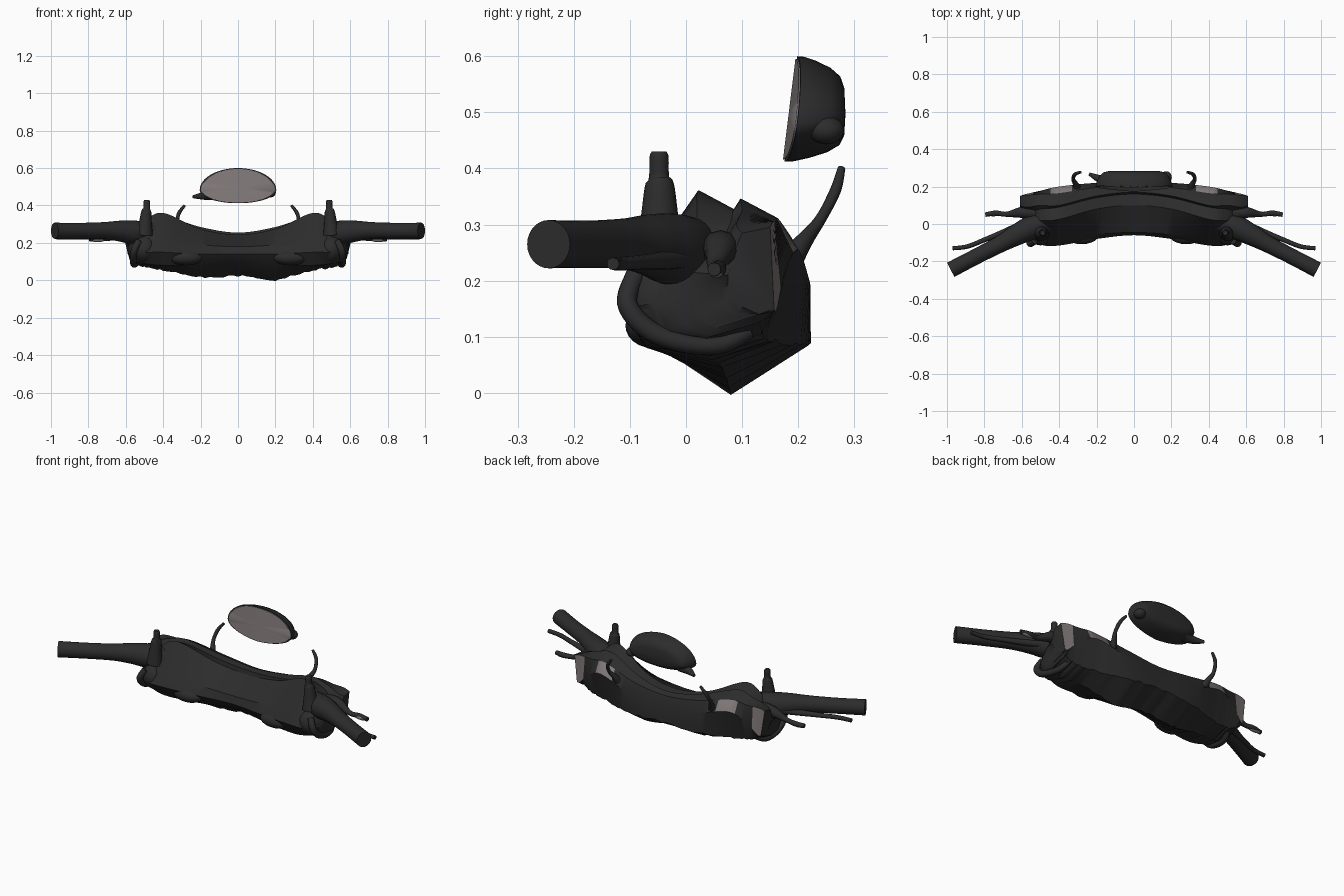
import bpy, bmesh, math, random
from mathutils import Vector as V

if "Cube" in bpy.data.objects:
    bpy.data.objects.remove(bpy.data.objects["Cube"])

random.seed(4)

def material(name, rgb):
    m = bpy.data.materials.new(name)
    m.diffuse_color = (*rgb, 1)
    m.use_nodes = True
    m.node_tree.nodes["Principled BSDF"].inputs["Base Color"].default_value = m.diffuse_color
    return m

BLACK = material("black_plastic", (0.025, 0.025, 0.025))
GREY = material("grey_glass", (0.22, 0.19, 0.19))

def catmull(keys, n):
    """Smooth interpolation through a list of vectors."""
    out = []
    for i in range(len(keys) - 1):
        p0, p1, p2 = keys[max(i - 1, 0)], keys[i], keys[i + 1]
        p3 = keys[min(i + 2, len(keys) - 1)]
        for k in range(n):
            t = k / n
            out.append(0.5 * (2 * p1 + (p2 - p0) * t + (2 * p0 - 5 * p1 + 4 * p2 - p3) * t * t
                              + (3 * p1 - p0 - 3 * p2 + p3) * t ** 3))
    return out + [keys[-1]]

def loft(name, rings, mat=BLACK, rule=None, angle=40):
    """Skin closed rings, cap both ends; rule(segment, centre) marks grey faces."""
    bm = bmesh.new()
    vs = [[bm.verts.new(p) for p in r] for r in rings]
    n = len(rings[0])
    for a, b in zip(vs, vs[1:]):
        for j in range(n):
            k = (j + 1) % n
            f = bm.faces.new((a[j], a[k], b[k], b[j]))
            if rule and rule(j, f.calc_center_median()):
                f.material_index = 1
    bm.faces.new(vs[0])
    bm.faces.new(vs[-1])
    bmesh.ops.recalc_face_normals(bm, faces=bm.faces)
    return finish(name, bm, mat, angle)

def finish(name, bm, mat, angle=40):
    me = bpy.data.meshes.new(name)
    bm.to_mesh(me)
    bm.free()
    me.materials.append(mat)
    me.materials.append(GREY)
    ob = bpy.data.objects.new(name, me)
    bpy.context.collection.objects.link(ob)
    bpy.ops.object.select_all(action='DESELECT')
    ob.select_set(True)
    bpy.context.view_layer.objects.active = ob
    bpy.ops.object.shade_smooth_by_angle(angle=math.radians(angle))
    return ob

def tube(name, pts, side=1, mat=BLACK, sides=20, n=6):
    """Round bar through (x, y, z, radius) points, mirrored by side."""
    keys = catmull([V((p[0] * side, p[1], p[2], p[3])) for p in pts], n)
    rings = []
    for i, k in enumerate(keys):
        d = (keys[min(i + 1, len(keys) - 1)] - keys[max(i - 1, 0)]).to_3d().normalized()
        ref = V((0, 1, 0)) if abs(d.z) > 0.7 else V((0, 0, 1))
        u = d.cross(ref).normalized()
        w = u.cross(d)
        c = k.to_3d()
        rings.append([c + k.w * (u * math.cos(a) + w * math.sin(a))
                      for a in (2 * math.pi * j / sides for j in range(sides))])
    return loft(name, rings, mat)

def blob(name, c, r, side=1, mat=BLACK):
    bm = bmesh.new()
    bmesh.ops.create_uvsphere(bm, u_segments=20, v_segments=12, radius=1)
    for v in bm.verts:
        v.co = V((c[0] * side + v.co.x * r[0], c[1] + v.co.y * r[1], c[2] + v.co.z * r[2]))
    return finish(name, bm, mat)

# Cowl: (y, z) outline at each |x|, front bottom -> over the top -> back -> underside
SECTIONS = {
    0.00: [(-.03, .10), (-.06, .14), (-.045, .18), (.10, .245), (.16, .235), (.17, .255), (.20, .243), (.22, .19), (.222, .095), (.09, .025)],
    0.20: [(-.04, .08), (-.08, .14), (-.055, .19), (.08, .275), (.14, .26), (.15, .285), (.195, .265), (.22, .20), (.215, .09), (.08, .018)],
    0.40: [(-.07, .08), (-.115, .15), (-.07, .22), (.025, .36), (.09, .325), (.10, .345), (.165, .31), (.20, .255), (.16, .09), (.06, .055)],
    0.50: [(-.06, .09), (-.11, .15), (-.06, .24), (.02, .315), (.08, .305), (.10, .325), (.16, .305), (.178, .22), (.14, .10), (.04, .07)],
    0.57: [(-.03, .11), (-.06, .16), (-.03, .22), (.02, .24), (.06, .25), (.09, .30), (.155, .305), (.162, .15), (.13, .13), (.04, .10)],
    0.61: [(.08, .17), (.075, .19), (.075, .21), (.08, .23), (.085, .25), (.10, .285), (.15, .295), (.157, .15), (.13, .145), (.10, .15)],
}
xs = sorted({s * x for x in SECTIONS for s in (-1, 1)})

def column(j):                       # the end narrows toward the bottom
    return [V((math.copysign(.59, x) if abs(x) > .6 and j in (0, 1, 7, 8, 9) else x,
               *SECTIONS[abs(x)][j])) for x in xs]

rings = [list(r) for r in zip(*[catmull(column(j), 8) for j in range(10)])]
for r in rings:                      # ragged lower edge, hanging lower on one side
    r[9].z += random.uniform(-.006, .004) - .016 * math.exp(-((r[9].x - .2) / .1) ** 2)
    r[8].z += random.uniform(-.006, .006)

def lamp(seg, c):
    return seg == 6 and (.335 < abs(c.x) < .45 or .535 < abs(c.x) < .605)

loft("cowl", rings, rule=lamp, angle=32)

# Everything that repeats left and right
for s, tag in ((-1, "left"), (1, "right")):
    tube("handlebar_grip_" + tag, [(.42, .03, .25, .055), (.55, -.02, .255, .064), (.63, -.06, .263, .056),
         (.72, -.11, .266, .045), (.85, -.177, .265, .042), (.98, -.245, .265, .043)], s, sides=28)
    tube("brake_lever_" + tag, [(.60, .0, .24, .018), (.70, -.045, .235, .016), (.80, -.085, .232, .013),
         (.89, -.12, .23, .012), (.97, -.13, .23, .011)], s, sides=12)
    tube("switch_lever_" + tag, [(.52, .06, .25, .04), (.60, .062, .255, .03), (.68, .052, .226, .014),
         (.74, .058, .222, .014), (.795, .05, .22, .012)], s, sides=12)
    blob("lever_tip_" + tag, (.752, .054, .217), (.044, .013, .0125), s, GREY)
    # Upright stub with a stepped collar
    tube("upright_stub_" + tag, [(.50, -.047, .24, .045), (.495, -.047, .31, .034), (.49, -.047, .37, .026),
         (.488, -.048, .385, .018), (.488, -.048, .42, .017), (.488, -.048, .43, .013)], s, sides=16)
    # Curved horn behind the cowl
    tube("mirror_stalk_" + tag, [(.30, .18, .23, .026), (.31, .21, .27, .016), (.325, .24, .31, .010),
         (.315, .266, .36, .010), (.285, .277, .40, .007)], s, sides=12)
    # Switch housing, front bulge and lower guard loop
    blob("switch_housing_" + tag, (.50, .0, .165), (.08, .115, .085), s)
    blob("front_bulge_" + tag, (.28, -.06, .12), (.09, .048, .04), s)
    tube("guard_loop_" + tag, [(.53, -.09, .21, .018), (.555, -.105, .16, .018), (.56, -.07, .115, .018),
         (.56, -.01, .09, .017), (.55, .06, .085, .016), (.53, .11, .11, .016)], s, sides=12)

# Centre mirror: dome-shaped outline with a slightly folded front, tapering backwards
def mirror_ring(scale, depth, count=48):
    ring = []
    for j in range(count):
        a = 2 * math.pi * j / count
        z = (math.sin(a) * (.118 if math.sin(a) > 0 else .07) - .015) * scale + .015
        x = .205 * math.cos(a) * (scale ** .5 if depth > .01 else scale)
        front = .184 + .12 * z + .07 * abs(x)
        ring.append(V((x, front * (1 - depth) + .284 * depth, .482 + z)))
    return ring

loft("mirror_housing", [mirror_ring(s, d) for s, d in
     ((.02, 0), (1, 0), (.99, .15), (.92, .4), (.8, .7), (.65, .9), (.45, .98), (.05, 1))])
loft("mirror_glass", [mirror_ring(.95, .02), mirror_ring(.95, -.03), mirror_ring(.02, -.03)], GREY)
tube("mirror_left_tip", [(-.13, .235, .46, .03), (-.18, .24, .452, .022), (-.24, .268, .447, .008)], sides=12)
blob("mirror_right_knob", (.172, .25, .468), (.03, .032, .025))
